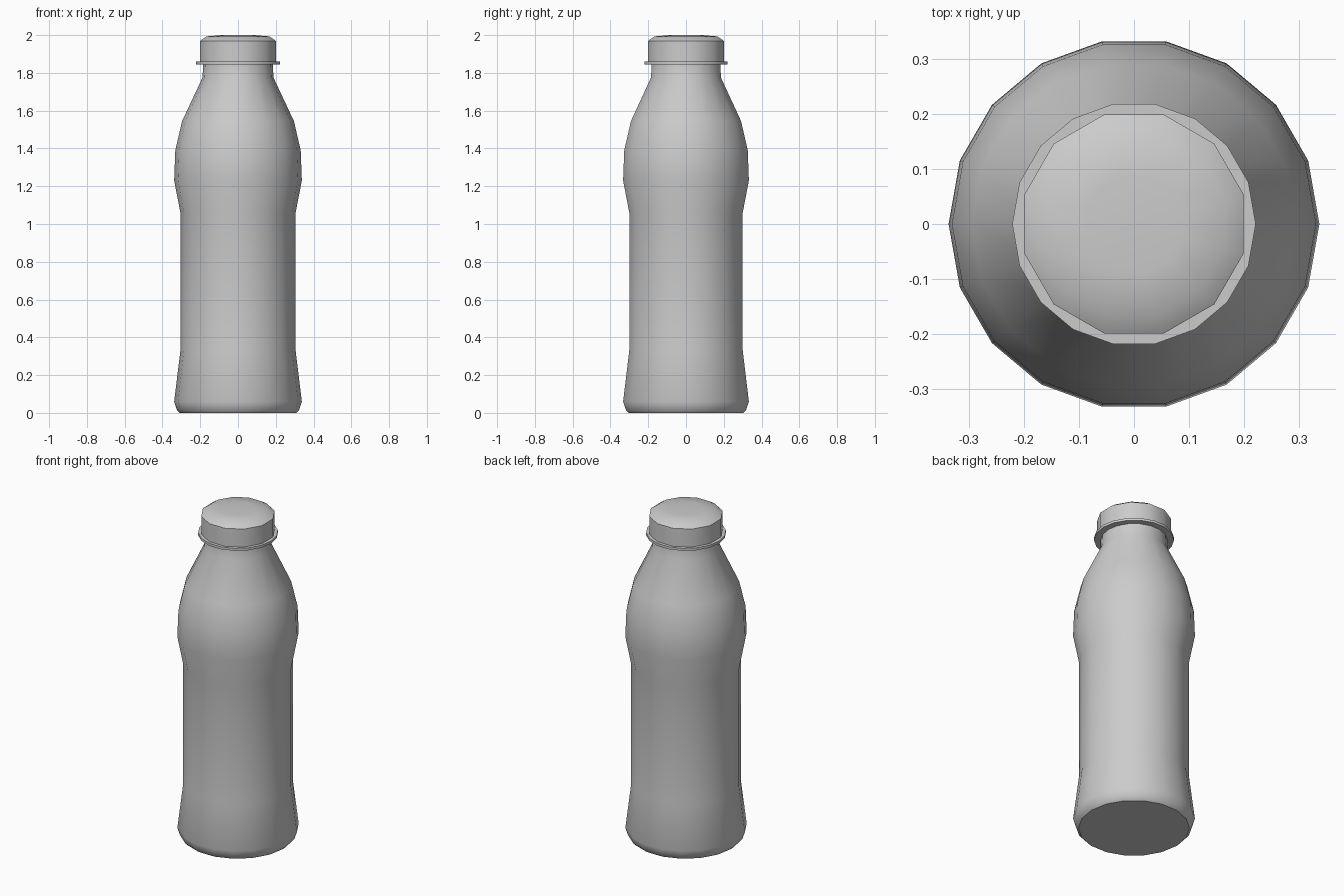
import bpy, bmesh
from math import sin, cos, pi, radians

if "Cube" in bpy.data.objects:
    bpy.data.objects.remove(bpy.data.objects["Cube"])


def lathe(name, profile, sides, offset=0.0, closed=False):
    """Spin (radius, z) points round the z axis; open profiles get end caps."""
    bm = bmesh.new()
    rings = []
    for r, z in profile:
        rings.append([bm.verts.new((r * cos(2 * pi * i / sides + offset),
                                    r * sin(2 * pi * i / sides + offset), z))
                      for i in range(sides)])
    pairs = list(zip(rings, rings[1:]))
    if closed:
        pairs.append((rings[-1], rings[0]))
    for a, b in pairs:
        for i in range(sides):
            j = (i + 1) % sides
            bm.faces.new((a[i], a[j], b[j], b[i]))
    if not closed:
        bm.faces.new(rings[0][::-1])
        bm.faces.new(rings[-1])
    bmesh.ops.recalc_face_normals(bm, faces=bm.faces)
    mesh = bpy.data.meshes.new(name)
    bm.to_mesh(mesh)
    bm.free()
    obj = bpy.data.objects.new(name, mesh)
    bpy.context.collection.objects.link(obj)
    bpy.ops.object.select_all(action='DESELECT')
    obj.select_set(True)
    bpy.context.view_layer.objects.active = obj
    bpy.ops.object.shade_smooth_by_angle(angle=radians(35))
    return obj


# Bottle body with pinched waist, shoulder and neck
lathe("bottle_body", [
    (0.308, 0.0), (0.323, 0.015), (0.338, 0.06), (0.305, 0.33),
    (0.305, 1.06), (0.338, 1.23), (0.332, 1.39), (0.296, 1.545),
    (0.188, 1.775), (0.184, 1.855)], 18)

# Thin collar under the cap
lathe("neck_collar", [
    (0.183, 1.845), (0.222, 1.845), (0.222, 1.86), (0.183, 1.86)],
    18, closed=True)

# Twelve-sided screw cap with a softly domed top
lathe("screw_cap", [
    (0.207, 1.86), (0.207, 1.97), (0.172, 1.993), (0.09, 2.0)],
    12, offset=pi / 12)
